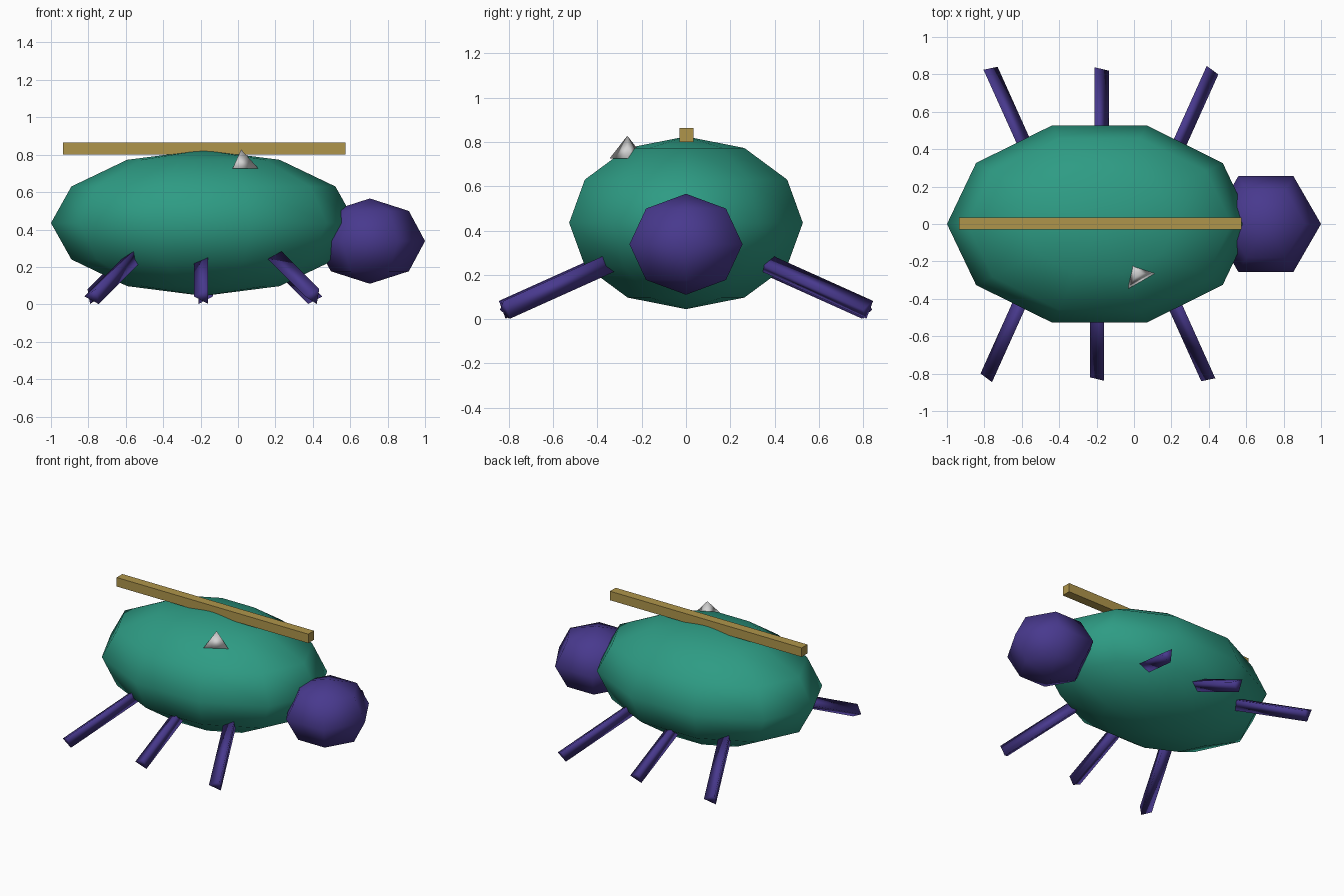
import bpy, bmesh, math
from mathutils import Vector, Matrix

cube = bpy.data.objects.get("Cube")
if cube:
    bpy.data.objects.remove(cube, do_unlink=True)


def material(name, rgb):
    m = bpy.data.materials.new(name)
    m.use_nodes = True
    m.diffuse_color = (*rgb, 1)
    m.node_tree.nodes["Principled BSDF"].inputs["Base Color"].default_value = (*rgb, 1)
    return m


TEAL = material("teal", (0.027, 0.33, 0.23))
PURPLE = material("purple", (0.065, 0.041, 0.27))
GOLD = material("gold", (0.43, 0.30, 0.07))
GREY = material("light grey", (0.65, 0.65, 0.65))


def add_object(name, bm, mat, smooth=True):
    bmesh.ops.recalc_face_normals(bm, faces=bm.faces)
    for f in bm.faces:
        f.smooth = smooth
    mesh = bpy.data.meshes.new(name)
    bm.to_mesh(mesh)
    bm.free()
    mesh.materials.append(mat)
    obj = bpy.data.objects.new(name, mesh)
    bpy.context.collection.objects.link(obj)
    return obj


def ellipsoid(name, centre, radii, segments, rings, mat):
    bm = bmesh.new()
    bmesh.ops.create_uvsphere(bm, u_segments=segments, v_segments=rings, radius=1)
    # Turn the sphere so one meridian points along +x
    widest = max(bm.verts, key=lambda v: v.co.xy.length)
    turn = Matrix.Rotation(-math.atan2(widest.co.y, widest.co.x), 4, "Z")
    bm.transform(Matrix.Translation(centre) @ Matrix.Diagonal((*radii, 1)) @ turn)
    return add_object(name, bm, mat)


def prism_leg(name, end, direction, side, mat, radius=0.05, length=0.62):
    # Three-sided bar with one edge facing sideways
    bm = bmesh.new()
    d = Vector(direction).normalized()
    across = Vector((d.y, -d.x, 0)).normalized()
    up = d.cross(across)
    loops = []
    for base in (Vector(end), Vector(end) - d * length):
        loops.append([bm.verts.new(base + radius * (math.cos(a) * across + math.sin(a) * up))
                      for a in (0, math.tau / 3, 2 * math.tau / 3)])
    for i in range(3):
        j = (i + 1) % 3
        bm.faces.new((loops[0][i], loops[0][j], loops[1][j], loops[1][i]))
    for loop in loops:
        bm.faces.new(loop)
    if side < 0:
        bmesh.ops.rotate(bm, verts=bm.verts, cent=(BODY_X, 0, 0),
                         matrix=Matrix.Rotation(math.pi, 3, "Z"))
    return add_object(name, bm, mat)


BODY_X = -0.185

# Body and head
ellipsoid("body", (BODY_X, 0, 0.435), (0.815, 0.555, 0.39), 10, 6, TEAL)
ellipsoid("head", (0.705, 0, 0.338), (0.295, 0.295, 0.228), 6, 4, PURPLE)

# Legs: three on one side, turned half a circle for the other
for side, side_name in ((1, "left"), (-1, "right")):
    for k, place in ((-1, "a"), (0, "b"), (1, "c")):
        prism_leg(f"leg_{side_name}_{place}", (BODY_X + 0.59 * k, 0.82, 0.042),
                  (0.45 * k, 1, -0.45), side, PURPLE)

# Straight bar along the back
bm = bmesh.new()
bmesh.ops.create_cube(bm, size=1)
bm.transform(Matrix.Translation((-0.18, 0.002, 0.832)) @ Matrix.Diagonal((1.51, 0.064, 0.064, 1)))
add_object("back_bar", bm, GOLD, smooth=False)

# Three-sided spike on the flank
bm = bmesh.new()
spike_base = [bm.verts.new((0.017 + 0.093 * math.cos(a), -0.265 + 0.093 * math.sin(a), 0.725))
              for a in (0, math.tau / 3, 2 * math.tau / 3)]
tip = bm.verts.new((0.017, -0.265, 0.828))
bm.faces.new(spike_base)
for i in range(3):
    bm.faces.new((spike_base[i], spike_base[(i + 1) % 3], tip))
add_object("back_spike", bm, GREY)
